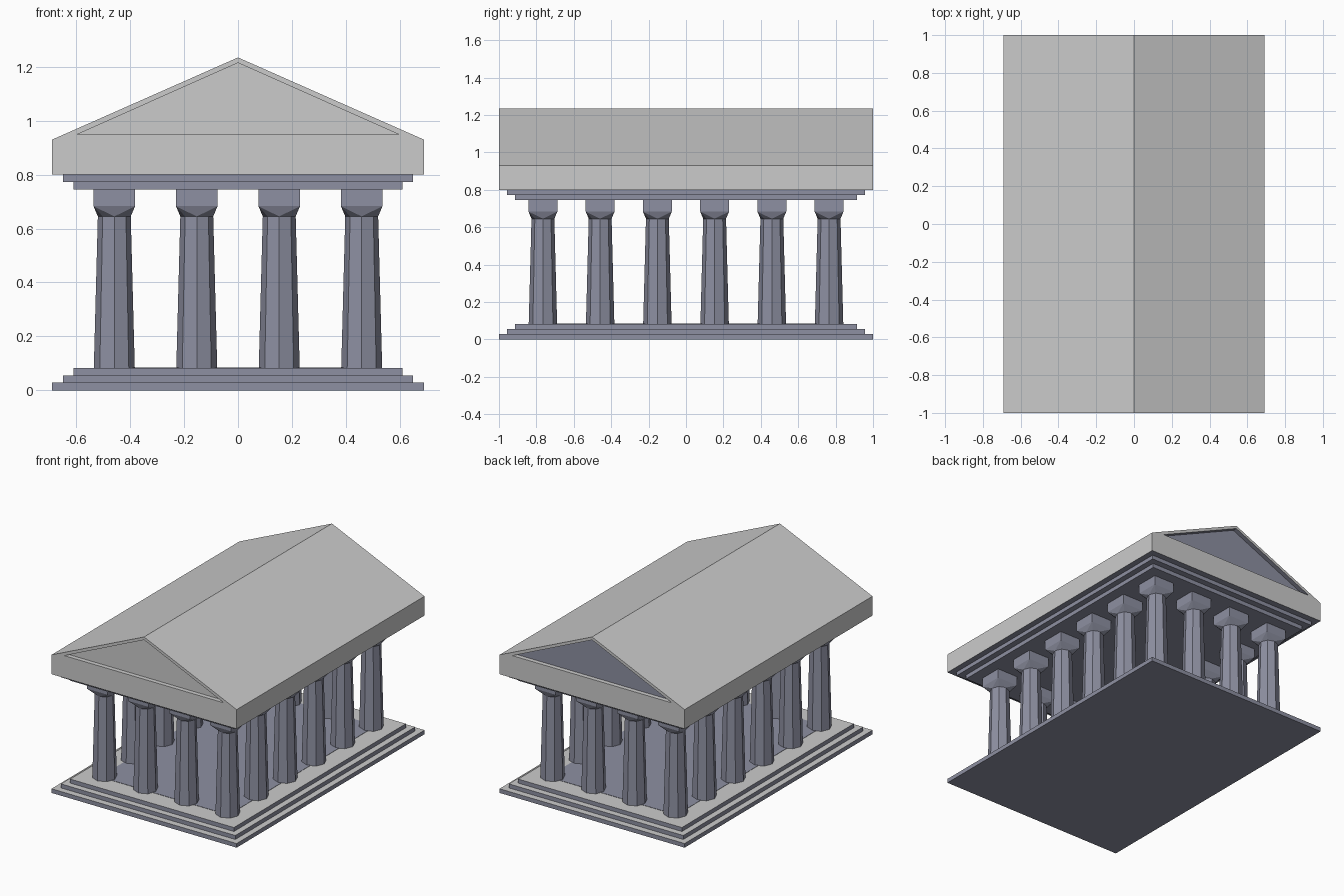
import bpy, bmesh, math

if "Cube" in bpy.data.objects:
    bpy.data.objects.remove(bpy.data.objects["Cube"])


def material(name, rgb):
    m = bpy.data.materials.new(name)
    m.diffuse_color = (*rgb, 1)
    m.use_nodes = True
    m.node_tree.nodes["Principled BSDF"].inputs["Base Color"].default_value = m.diffuse_color
    return m


GREY = material("pale grey stone", (0.60, 0.60, 0.60))
BLUE = material("blue grey stone", (0.27, 0.28, 0.36))


def finish(bm, name, rule=None):
    # material slot 0 is grey, slot 1 is blue
    bmesh.ops.recalc_face_normals(bm, faces=bm.faces)
    bm.normal_update()
    for f in bm.faces:
        f.material_index = rule(f) if rule else 1
    me = bpy.data.meshes.new(name)
    bm.to_mesh(me)
    bm.free()
    me.materials.append(GREY)
    me.materials.append(BLUE)
    ob = bpy.data.objects.new(name, me)
    bpy.context.collection.objects.link(ob)
    return ob


def slab(name, hx, hy, z0, z1, rule=None):
    bm = bmesh.new()
    bmesh.ops.create_cube(bm, size=1)
    for v in bm.verts:
        v.co = (v.co.x * 2 * hx, v.co.y * 2 * hy, z0 if v.co.z < 0 else z1)
    return finish(bm, name, rule)


# stepped base with pale treads, and stepped beam under the roof
pale_top = lambda f: 0 if f.normal.z > 0.5 else 1
slab("base_step_lower", 0.69, 1.0, 0, 0.028, pale_top)
slab("base_step_middle", 0.65, 0.957, 0.028, 0.055, pale_top)
slab("base_step_upper", 0.61, 0.915, 0.055, 0.082, pale_top)
slab("inner_floor", 0.48, 0.787, 0.08, 0.084)
slab("beam_lower", 0.61, 0.915, 0.745, 0.773)
slab("beam_upper", 0.65, 0.957, 0.773, 0.80)

# column: tapered eight-sided shaft, flare from octagon to square, square block
bm = bmesh.new()


def octagon(r, z):
    return [bm.verts.new((r * math.cos(i * math.pi / 4), r * math.sin(i * math.pi / 4), z))
            for i in range(8)]


def square(h, z):
    return [bm.verts.new((x * h, y * h, z)) for x, y in ((-1, -1), (1, -1), (1, 1), (-1, 1))]


for parts in (octagon(0.076, 0.082) + octagon(0.061, 0.648),
              octagon(0.061, 0.645) + square(0.077, 0.683),
              square(0.077, 0.683) + square(0.077, 0.746)):
    bmesh.ops.convex_hull(bm, input=parts)
bmesh.ops.dissolve_limit(bm, angle_limit=0.02, verts=bm.verts, edges=bm.edges)
column = finish(bm, "column")

# colonnade around the edge: four across, six deep
STEP = 0.306
spots = [((i - 1.5) * STEP, (j - 2.5) * STEP) for i in range(4) for j in range(6)
         if i in (0, 3) or j in (0, 5)]
for n, (x, y) in enumerate(spots):
    ob = column if n == 0 else column.copy()
    if n:
        ob.name = f"column_{n + 1}"
        bpy.context.collection.objects.link(ob)
    ob.location = (x, y, 0)

# gabled roof with a recessed triangle at each end
OUTER = [(-0.69, 0.80), (0.69, 0.80), (0.69, 0.93), (0, 1.235), (-0.69, 0.93)]
INNER = [(-0.595, 0.95), (0.595, 0.95), (0, 1.215)]
DEPTH = 0.03
bm = bmesh.new()
ends = []
for s in (-1, 1):
    a, b, c, d, e = o = [bm.verts.new((x, s, z)) for x, z in OUTER]
    p, q, r = rim = [bm.verts.new((x, s, z)) for x, z in INNER]
    back = [bm.verts.new((x, s * (1 - DEPTH), z)) for x, z in INNER]
    for f in ((a, b, q, p), (b, c, q), (c, d, r, q), (d, e, p, r), (e, a, p), back):
        bm.faces.new(f)
    for i in range(3):
        j = (i + 1) % 3
        bm.faces.new((rim[i], rim[j], back[j], back[i]))
    ends.append(o)
for i in range(5):
    j = (i + 1) % 5
    bm.faces.new((ends[0][i], ends[0][j], ends[1][j], ends[1][i]))


def roof_rule(f):
    # blue underside and blue rear recess, the rest pale
    c = f.calc_center_median()
    rear_panel = 0.5 < c.y < 0.999
    return 1 if f.normal.z < -0.5 or (rear_panel and f.normal.z < 0.5) else 0


finish(bm, "roof", roof_rule)
